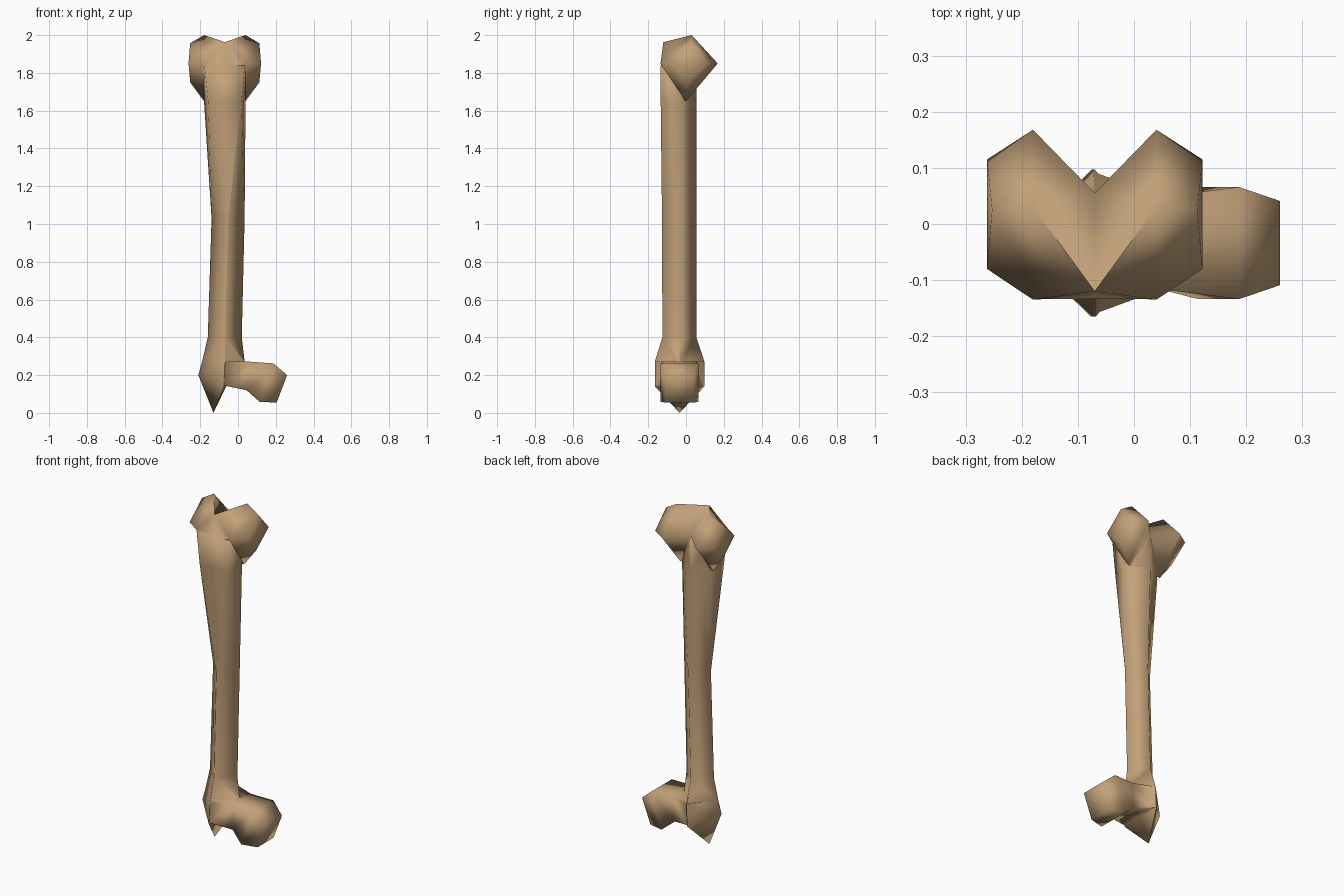
import bpy, bmesh, math

if "Cube" in bpy.data.objects:
    bpy.data.objects.remove(bpy.data.objects["Cube"])

bone = bpy.data.materials.new("bone tan")
bone.diffuse_color = (0.54, 0.355, 0.19, 1)
bone.use_nodes = True
bone.node_tree.nodes["Principled BSDF"].inputs["Base Color"].default_value = bone.diffuse_color


def loft(name, rings, tip=None):
    """Skin a list of equal-length point rings, capping both ends (or ending in a tip)."""
    bm = bmesh.new()
    rows = [[bm.verts.new(p) for p in ring] for ring in rings]
    n = len(rows[0])
    for a, b in zip(rows, rows[1:]):
        for i in range(n):
            j = (i + 1) % n
            bm.faces.new((a[i], a[j], b[j], b[i]))
    bm.faces.new(rows[0])
    if tip:
        t = bm.verts.new(tip)
        for i in range(n):
            bm.faces.new((rows[-1][i], rows[-1][(i + 1) % n], t))
    else:
        bm.faces.new(rows[-1])
    bmesh.ops.triangulate(bm, faces=bm.faces[:])
    bmesh.ops.recalc_face_normals(bm, faces=bm.faces[:])
    me = bpy.data.meshes.new(name)
    bm.to_mesh(me)
    bm.free()
    me.materials.append(bone)
    ob = bpy.data.objects.new(name, me)
    bpy.context.collection.objects.link(ob)
    return ob


MID = -0.07   # x of the groove between the knuckles
CY = -0.034   # y of the shaft axis


def diamond(x0, x1, y0, y1, z, xm=None, flat=0.002, side_y=CY, zs=None):
    """Four-cornered shaft ring; the front corner is split to a flat of half width `flat`."""
    xm = (x0 + x1) / 2 if xm is None else xm
    zr, zm, zl = zs or (z, z, z)
    return [(x1, side_y, zr), (xm, y1, zm), (x0, side_y, zl),
            (xm - flat, y0, zm), (xm + flat, y0, zm)]


# Shaft: front corner opens into a flat triangle at the top, spur at the bottom
shaft = loft("shaft", [
    diamond(-0.17, 0.03, -0.134, 0.055, 1.84, flat=0.108, side_y=-0.02),
    diamond(-0.18, 0.04, -0.134, 0.055, 1.65, flat=0.088, side_y=-0.02),
    diamond(-0.14, 0.035, -0.127, 0.055, 1.03),
    diamond(-0.16, 0.02, -0.125, 0.055, 0.40),
    diamond(-0.19, 0.035, -0.165, 0.097, 0.272, xm=-0.07),
    diamond(-0.21, -0.06, -0.165, 0.097, 0, xm=-0.075, zs=(0.145, 0.14, 0.20)),
], tip=(-0.13, CY, 0.0))

# Knuckles: diamond (y, z) sections swept sideways, mirrored about the groove
groove = [(-0.128, 1.83), (-0.12, 1.963), (0.055, 1.85), (0.0, 1.65)]
lobe = [(-0.135, 1.85), (0.03, 2.0), (0.168, 1.85), (0.0, 1.65)]
outer = [(-0.08, 1.85, 0.192), (0.025, 1.957, 0.183),
         (0.115, 1.85, 0.192), (0.01, 1.75, 0.183)]


def section(points, x):
    return [(MID + x, y, z) for y, z in points]


def end(side):
    return [(MID + side * x, y, z) for y, z, x in outer]


knuckles = loft("knuckles", [end(-1), section(lobe, -0.11), section(groove, 0),
                             section(lobe, 0.11), end(1)])


# Side neck with squared-off ball end: top and bottom (x, z) and half width
def block(top, bottom, w):
    return [(top[0], CY - w, top[1]), (top[0], CY + w, top[1]),
            (bottom[0], CY + w, bottom[1]), (bottom[0], CY - w, bottom[1])]


head = loft("neck_and_head", [
    block((-0.073, 0.275), (-0.075, 0.145), 0.127),
    block((0.05, 0.272), (0.045, 0.12), 0.082),
    block((0.187, 0.262), (0.115, 0.058), 0.10),
    block((0.26, 0.20), (0.205, 0.055), 0.075),
])

# Fuse the parts into one solid
for part in (knuckles, head):
    mod = shaft.modifiers.new("fuse", 'BOOLEAN')
    mod.operation = 'UNION'
    mod.solver = 'EXACT'
    mod.object = part
    bpy.context.view_layer.objects.active = shaft
    bpy.ops.object.modifier_apply(modifier=mod.name)
    bpy.data.objects.remove(part)
shaft.name = "bone"

# Smooth shading with only the hardest creases kept
bpy.ops.object.select_all(action='DESELECT')
shaft.select_set(True)
bpy.context.view_layer.objects.active = shaft
bpy.ops.object.shade_smooth_by_angle(angle=math.radians(100))
